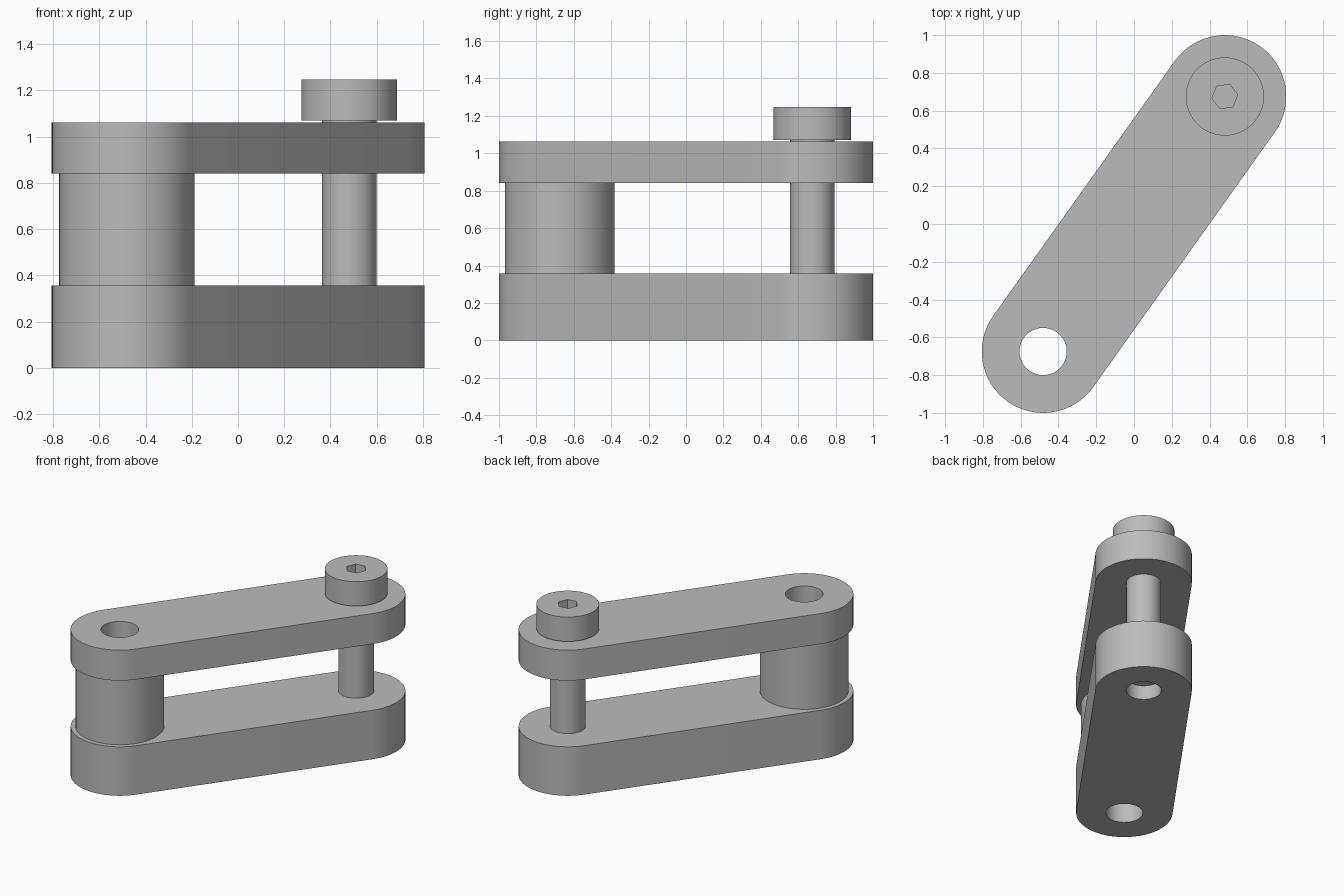
import bpy, bmesh, math

if "Cube" in bpy.data.objects:
    bpy.data.objects.remove(bpy.data.objects["Cube"])

END = (0.481, 0.675)      # pivot centre at the pin end; the hub end is its opposite
HUB = (-END[0], -END[1])
SEG = 64

steel = bpy.data.materials.new("grey_steel")
steel.diffuse_color = (0.50, 0.50, 0.50, 1)
steel.use_nodes = True
steel.node_tree.nodes["Principled BSDF"].inputs["Base Color"].default_value = steel.diffuse_color


def prism(name, outline, z0, z1):
    """Extrude a closed outline from z0 to z1."""
    bm = bmesh.new()
    face = bm.faces.new([bm.verts.new((x, y, z0)) for x, y in outline])
    top = bmesh.ops.extrude_face_region(bm, geom=[face])["geom"]
    bmesh.ops.translate(bm, vec=(0, 0, z1 - z0),
                        verts=[v for v in top if isinstance(v, bmesh.types.BMVert)])
    bmesh.ops.recalc_face_normals(bm, faces=bm.faces)
    mesh = bpy.data.meshes.new(name)
    bm.to_mesh(mesh)
    bm.free()
    mesh.materials.append(steel)
    obj = bpy.data.objects.new(name, mesh)
    bpy.context.collection.objects.link(obj)
    return obj


def arc(centre, r, start, sweep, n):
    return [(centre[0] + r * math.cos(start + sweep * i / n),
             centre[1] + r * math.sin(start + sweep * i / n)) for i in range(n + 1)]


def circle(centre, r, n=SEG, start=0.0):
    return arc(centre, r, start, math.tau, n)[:-1]


def slot(r):
    """Rounded-end link outline running between both pivots."""
    a = math.atan2(END[1], END[0])
    return (arc(END, r, a - math.pi / 2, math.pi, SEG // 2)
            + arc(HUB, r, a + math.pi / 2, math.pi, SEG // 2))


def cut(obj, outline, z0, z1):
    """Cut a straight-sided hole and discard the cutter."""
    cutter = prism("cutter", outline, z0, z1)
    mod = obj.modifiers.new("hole", "BOOLEAN")
    mod.operation, mod.solver, mod.object = "DIFFERENCE", "EXACT", cutter
    bpy.context.view_layer.objects.active = obj
    bpy.ops.object.modifier_apply(modifier=mod.name)
    bpy.data.objects.remove(cutter)


# Two link plates and the hub that spaces them
lower_link = prism("lower_link", slot(0.325), 0.0, 0.357)
hub = prism("hub", circle(HUB, 0.293), 0.357, 0.84)
upper_link = prism("upper_link", slot(0.325), 0.84, 1.062)
for part in (lower_link, hub, upper_link):
    cut(part, circle(HUB, 0.125), -0.1, 1.3)

# Underside recess that exposes the end of the pin
cut(lower_link, circle(END, 0.118), -0.1, 0.105)

# Pin shank and its socketed cap head
pin = prism("pin_shank", circle(END, 0.118), 0.15, 1.07)
head = prism("pin_head", circle(END, 0.207), 1.07, 1.248)
cut(head, circle(END, 0.069, 6, math.radians(8)), 1.15, 1.4)

# Smooth round walls, crisp rims
for part in (lower_link, hub, upper_link, pin, head):
    bpy.ops.object.select_all(action="DESELECT")
    part.select_set(True)
    bpy.context.view_layer.objects.active = part
    bpy.ops.object.shade_smooth_by_angle(angle=math.radians(30))
